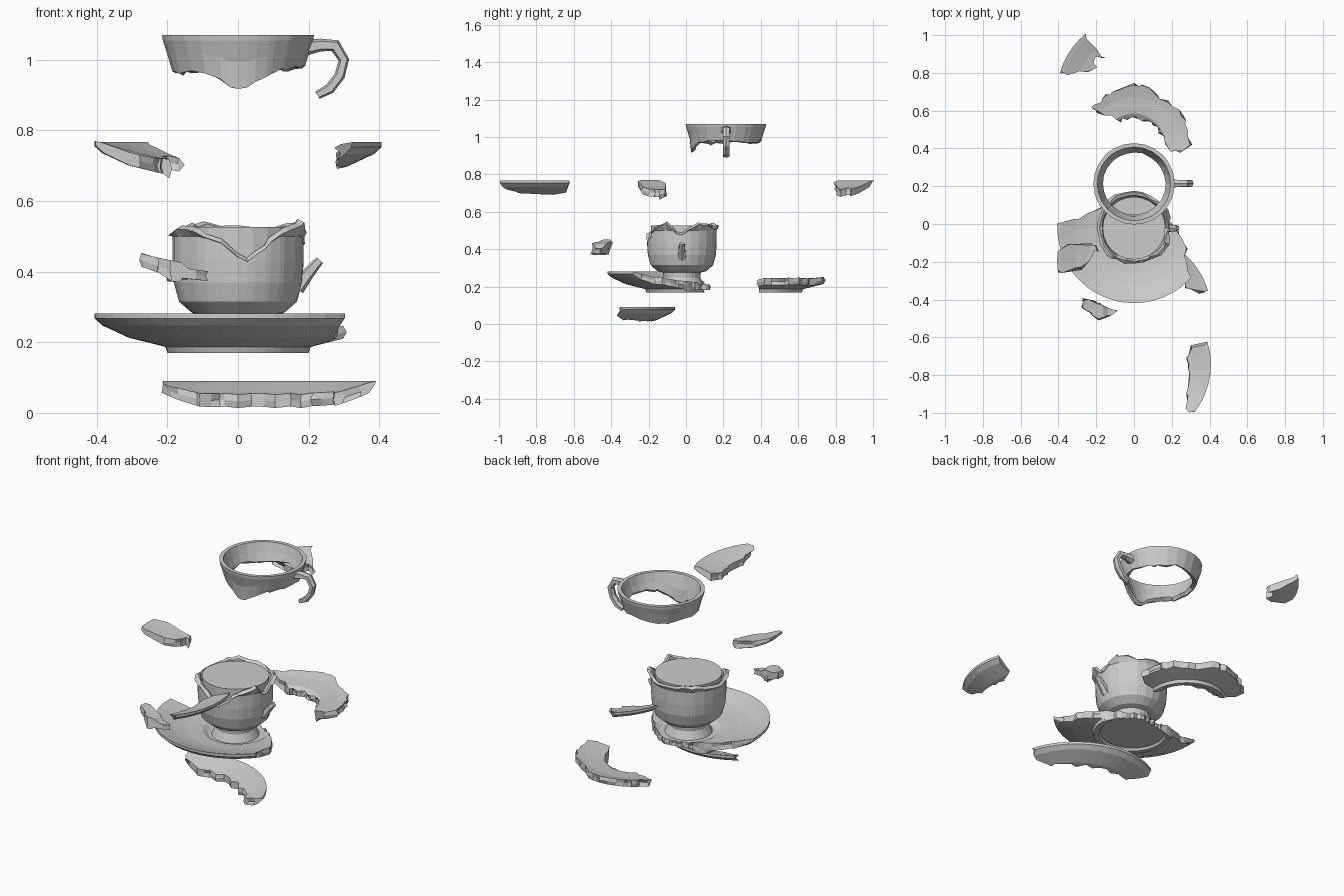
import bpy, bmesh, random
from math import sin, cos, radians
from mathutils import Vector

if "Cube" in bpy.data.objects:
    bpy.data.objects.remove(bpy.data.objects["Cube"])

random.seed(4)
RIM = 0.407


def lerp(table, x):
    """Piecewise linear lookup; rows are (x, value...)."""
    if x <= table[0][0]:
        return table[0][1:]
    for a, b in zip(table, table[1:]):
        if x <= b[0]:
            t = (x - a[0]) / max(b[0] - a[0], 1e-6)
            return tuple(p + (q - p) * t for p, q in zip(a[1:], b[1:]))
    return table[-1][1:]


def skin(name, columns, closed):
    """Join equal point loops into a closed solid with flat faces."""
    bm = bmesh.new()
    cols = [[bm.verts.new(p) for p in c] for c in columns]
    n = len(cols[0])
    pairs = list(zip(cols, cols[1:]))
    if closed:
        pairs.append((cols[-1], cols[0]))
    for a, b in pairs:
        for i in range(n):
            k = (i + 1) % n
            bm.faces.new((a[i], b[i], b[k], a[k]))
    if not closed:
        bm.faces.new(cols[0])
        bm.faces.new(cols[-1][::-1])
    bmesh.ops.remove_doubles(bm, verts=bm.verts, dist=0.0008)
    bmesh.ops.dissolve_degenerate(bm, edges=bm.edges, dist=0.0005)
    bmesh.ops.recalc_face_normals(bm, faces=bm.faces)
    me = bpy.data.meshes.new(name)
    bm.to_mesh(me)
    bm.free()
    ob = bpy.data.objects.new(name, me)
    bpy.context.collection.objects.link(ob)
    return ob


def jit(a):
    return random.uniform(-a, a)


def angles(table, step):
    lo, hi = table[0][0], table[-1][0]
    grid = [step * i for i in range(-10, 120) if lo + 2 < step * i < hi - 2]
    return sorted(set(grid + [t[0] for t in table]))


# Saucer cross-section (radius, height)
TOP = [(0, .04), (.14, .04), (.165, .056), (.25, .066), (.31, .08), (.385, .106), (RIM, .112)]
BOTTOM = [(0, .012), (.165, .012), (.175, 0), (.2, 0), (.206, .017), (.31, .043), (.385, .078), (RIM, .098)]


def saucer_piece(name, centre, table, closed=False, tilt=0.0, rough=.012):
    """Broken part of the saucer; table rows are (angle, inner r, outer r)."""
    cx, cy, cz = centre
    th = angles(table, 7.5)
    if closed:
        th = th[:-1]
    cols = []
    for i, t in enumerate(th):
        r0, r1 = lerp(table, t)
        whole_rim = r1 > RIM - .004
        if r0 > 0:
            r0 += jit(rough)
        if not whole_rim:
            r1 += jit(rough)
        end = not closed and i in (0, len(th) - 1)
        pts = []
        for r, _ in TOP:
            r = min(max(r, r0), r1)
            pts.append((r, lerp(TOP, r)[0]))
        zm = (lerp(TOP, r1)[0] + lerp(BOTTOM, r1)[0]) / 2
        pts.append((r1 if whole_rim else r1 + jit(rough), zm))
        for r, _ in reversed(BOTTOM):
            r = min(max(r, r0), r1)
            pts.append((r, lerp(BOTTOM, r)[0]))
        zm = (lerp(TOP, r0)[0] + lerp(BOTTOM, r0)[0]) / 2
        pts.append((r0 + (jit(rough) if r0 > 0 else 0), zm))
        shift = {}
        col = []
        for r, z in pts:
            s = shift.setdefault((round(r, 4), round(z, 4)), jit(2) if end else 0)
            a = radians(t + s)
            col.append((cx + r * cos(a), cy + r * sin(a), cz + z + tilt * (r - .27)))
        cols.append(col)
    return skin(name, cols, closed)


# Main saucer part with its base disc
R = RIM
main = [(178, R), (318, R), (321, .37), (330, .32), (340, .28), (350, .25), (360, .2),
        (380, .16), (405, .14), (450, .13), (490, .14), (510, .2), (525, .25), (533, .31), (538, R)]
saucer_piece("saucer_main", (0, -.012, .17), [(a, 0, r) for a, r in main], closed=True)

# Saucer fragments
saucer_piece("saucer_inner_fragment", (0, .42, .17),
             [(-9, .2, .26), (0, .18, .3), (25, .16, .3), (60, .15, .29), (85, .14, .31),
              (115, .14, .29), (125, .17, .29), (138, .25, .29)])
saucer_piece("saucer_lower_fragment", (0, -.465, -.021),
             [(17, .37, R), (25, .31, R), (50, .285, R), (75, .29, R), (100, .285, R),
              (112, .29, R), (123, .35, R)])
saucer_piece("saucer_front_fragment", (0, -.745, .655),
             [(-39, .36, R), (-28, .31, R), (-5, .285, R), (10, .29, R), (17, .31, R)])
saucer_piece("saucer_left_fragment", (0, -.195, .658),
             [(159, .22, .25), (166, .21, .36), (173, .215, R), (181, .235, R), (188, .28, R)], rough=.01)
saucer_piece("saucer_back_fragment", (0, .69, .655),
             [(130, .26, R), (137, .285, R), (145, .25, R), (155, .27, R), (163, .37, R)])
saucer_piece("small_chip", (0, -.45, .38),
             [(170, .19, .27), (178, .13, .27), (186, .09, .23), (196, .12, .2)], tilt=.1, rough=.008)

# Cup cross-section as (height, radius), the body extended up to the rim
WALL = [(.205, .12), (.25, .098), (.275, .1), (.283, .13), (.315, .167), (.37, .182), (.43, .186),
        (.5, .186), (.6, .217)]
THICK = .022


def around(cy, r, t, z):
    return (r * cos(radians(t)), cy + r * sin(radians(t)), z)


def cup_body():
    edge = [(0, .49), (12, .52), (28, .545), (60, .525), (90, .53), (130, .54), (180, .51), (205, .53),
            (232, .525), (255, .49), (278, .44), (295, .48), (310, .52), (335, .548), (350, .5), (360, .49)]
    cols = []
    for t in angles(edge, 15)[:-1]:
        zt = lerp(edge, t)[0] + jit(.006)
        pts = [(0, .205)]
        for z, r in WALL[:8]:
            pts.append((r, min(z, zt - .012)))
        ro = lerp(WALL, zt)[0]
        pts += [(ro + jit(.006) + .004, zt - .01), (ro - .01 + jit(.006), zt), (ro - THICK, zt - .008)]
        pts += [(.163, .42), (.15, .33), (.11, .3), (0, .3)]
        cols.append([around(-.022, r, t, z) for r, z in pts])
    skin("cup_body", cols, True)


def cup_rim():
    edge = [(0, .985), (40, .97), (90, .98), (130, .965), (150, .975), (180, .97), (208, .965), (225, .965),
            (240, .965), (263, .925), (278, .92), (295, .955), (312, .975), (340, .98), (360, .985)]
    cols = []
    for t in angles(edge, 15)[:-1]:
        zb = lerp(edge, t)[0] + jit(.006)
        top = 1.07
        rb = lerp(WALL, zb - .47)[0]
        mid = (zb + top) / 2
        rm = lerp(WALL, mid - .47)[0]
        pts = [(rb, zb), (rm, mid), (.213, 1.055), (.215, top), (.195, top), (rm - THICK, mid),
               (rb - THICK, zb + .012), (rb - THICK / 2 + jit(.006), zb + jit(.006))]
        cols.append([around(.213, r, t, z) for r, z in pts])
    skin("cup_rim", cols, True)


def handle(name, y, path):
    """Sweep a six-sided section; path rows are (x, z, half width, half thickness)."""
    cols = []
    for i, (x, z, w, h) in enumerate(path):
        a, b = path[max(i - 1, 0)], path[min(i + 1, len(path) - 1)]
        d = Vector((b[0] - a[0], b[1] - a[1])).normalized()
        nx, nz = -d.y, d.x
        sec = [(-w, -h * .6), (-w, h * .6), (0, h), (w, h * .6), (w, -h * .6), (0, -h)]
        cols.append([(x + nx * v, y + u, z + nz * v) for u, v in sec])
    skin(name, cols, False)


cup_body()
cup_rim()
handle("handle_upper", .215, [(.195, 1.035, .025, .022), (.235, 1.042, .018, .018), (.275, 1.04, .017, .018),
                              (.3, 1.0, .017, .015), (.288, .955, .018, .015), (.26, .918, .018, .015),
                              (.225, .9, .016, .012)])
handle("handle_lower", -.022, [(.165, .355, .022, .025), (.195, .39, .018, .018),
                               (.22, .42, .016, .014), (.232, .432, .01, .012)])

# Drink filling the broken cup
drink = [[around(-.022, r, t, z) for r, z in ((0, .305), (.11, .305), (.15, .335), (.165, .42), (.166, .527), (0, .527))]
         for t in range(0, 360, 15)]
skin("drink", drink, True)
